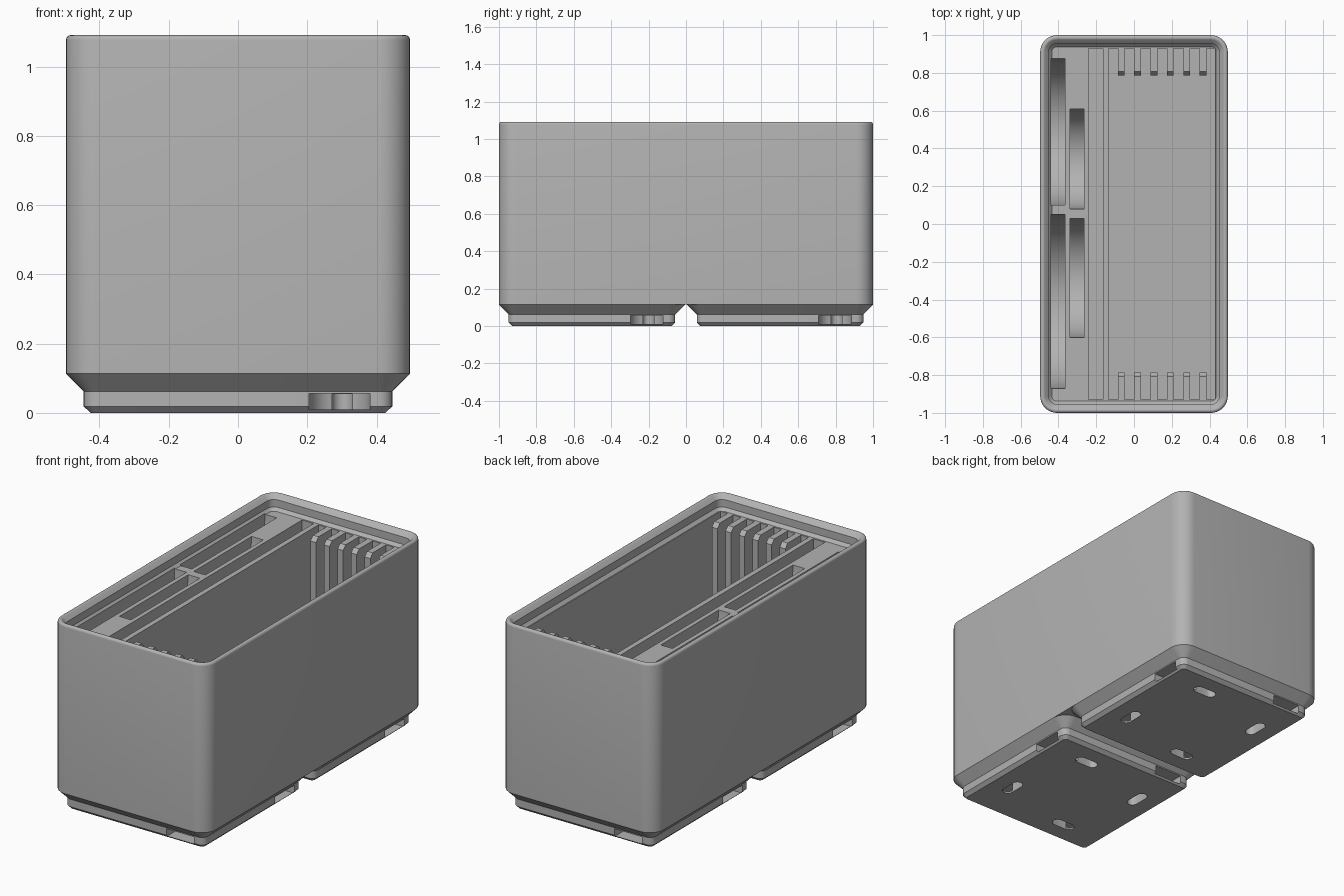
import bpy, bmesh, math
from mathutils import Matrix, Vector

if "Cube" in bpy.data.objects:
    bpy.data.objects.remove(bpy.data.objects["Cube"], do_unlink=True)

GREY = (0.45, 0.45, 0.45, 1.0)
grey = bpy.data.materials.new("plain grey plastic")
grey.use_nodes = True
grey.diffuse_color = GREY
grey.node_tree.nodes["Principled BSDF"].inputs["Base Color"].default_value = GREY

HALF_X, HALF_Y, CORNER = 0.497, 1.0, 0.09
BASE_TOP, FLOOR, DECK = 0.114, 0.17, 1.006


def finish(name, bm):
    bmesh.ops.recalc_face_normals(bm, faces=bm.faces)
    mesh = bpy.data.meshes.new(name)
    bm.to_mesh(mesh)
    bm.free()
    mesh.materials.append(grey)
    ob = bpy.data.objects.new(name, mesh)
    bpy.context.collection.objects.link(ob)
    return ob


def rounded_rect(hx, hy, r, steps=8):
    pts = []
    for i, (sx, sy) in enumerate([(1, 1), (-1, 1), (-1, -1), (1, -1)]):
        for k in range(steps + 1):
            a = math.pi / 2 * (i + k / steps)
            pts.append((sx * (hx - r) + r * math.cos(a), sy * (hy - r) + r * math.sin(a)))
    return pts


def loft(name, hx, hy, profile):
    """Stack rounded rectangles; profile is a list of (inset, z)."""
    bm = bmesh.new()
    rings = [[bm.verts.new((x, y, z)) for x, y in
              rounded_rect(hx - inset, hy - inset, CORNER - inset)] for inset, z in profile]
    for lo, hi in zip(rings, rings[1:]):
        for i in range(len(lo)):
            j = (i + 1) % len(lo)
            bm.faces.new((lo[i], lo[j], hi[j], hi[i]))
    bm.faces.new(rings[0])
    bm.faces.new(rings[-1])
    return finish(name, bm)


def prism(name, pts, lo, hi, along="z"):
    """Extrude a closed outline along z (outline in x, y) or x (outline in y, z)."""
    bm = bmesh.new()
    place = (lambda a, b, h: (a, b, h)) if along == "z" else (lambda a, b, h: (h, a, b))
    bottom = [bm.verts.new(place(a, b, lo)) for a, b in pts]
    top = [bm.verts.new(place(a, b, hi)) for a, b in pts]
    bm.faces.new(bottom)
    bm.faces.new(top)
    for i in range(len(pts)):
        j = (i + 1) % len(pts)
        bm.faces.new((bottom[i], bottom[j], top[j], top[i]))
    return finish(name, bm)


def box(name, x0, x1, y0, y1, z0, z1):
    return prism(name, [(x0, y0), (x1, y0), (x1, y1), (x0, y1)], z0, z1)


def arc(cx, cy, r, start, end, steps):
    return [(cx + r * math.cos(math.radians(start + (end - start) * k / steps)),
             cy + r * math.sin(math.radians(start + (end - start) * k / steps)))
            for k in range(steps + 1)]


def cut(ob, cutter):
    mod = ob.modifiers.new("cut", "BOOLEAN")
    mod.operation, mod.solver, mod.object = "DIFFERENCE", "EXACT", cutter
    cutter.hide_render = True
    bpy.context.view_layer.objects.active = ob
    bpy.ops.object.modifier_apply(modifier=mod.name)
    bpy.data.objects.remove(cutter, do_unlink=True)


def smooth(ob):
    bpy.ops.object.select_all(action="DESELECT")
    ob.select_set(True)
    bpy.context.view_layer.objects.active = ob
    bpy.ops.object.shade_smooth_by_angle(angle=math.radians(30))


# Body: outer wall, rounded rim, stepped stacking lip and the deck inside it
rim = [(0.0144 - dx, z) for dx, z in arc(0, 1.0767, 0.0144, 0, 135, 6)]
body = loft("bin_body", HALF_X, HALF_Y,
            [(0, BASE_TOP)] + rim + [(0.0455, 1.066), (0.0455, 1.023), (0.062, DECK)])

# Main compartment and the long narrow groove beside it
for x0, x1 in [(-0.135, 0.43), (-0.24, -0.165)]:
    cut(body, box("cutter", x0, x1, -0.928, 0.928, FLOOR, DECK + 0.01))

# Half-round disc slots in the deck: left edge, front end, back end
for x, y0, y1 in [(-0.44, 0.10, 0.875), (-0.44, -0.87, 0.05),
                  (-0.34, 0.08, 0.61), (-0.34, -0.60, 0.03)]:
    c, r = (y0 + y1) / 2, (y1 - y0) / 2
    outline = [(y1, DECK + 0.01)] + arc(c, DECK, r, 0, -180, 32) + [(y0, DECK + 0.01)]
    cut(body, prism("cutter", outline, x, x + 0.075, along="x"))
smooth(body)

# Comb of divider ribs on both end walls
for side, label in [(-1, "front"), (1, "back")]:
    outline = [(side * y, z) for y, z in [(0.94, FLOOR - 0.01), (0.785, FLOOR - 0.01),
               (0.785, DECK - 0.025), (0.807, DECK), (0.93, DECK), (0.94, DECK - 0.01)]]
    for i in range(6):
        x = -0.068 + 0.0868 * i
        prism(f"{label}_rib_{i + 1}", outline, x - 0.018, x + 0.018, along="x")

# Foot: stepped chamfers, with side pockets and push-out slots turned round four sides
foot = loft("front_foot", HALF_X, HALF_X,
            [(0.071, 0), (0.0515, 0.019), (0.0515, 0.0623), (0, BASE_TOP)])
pocket = [(0.6, 0.205)] + arc(0.293, 0.293, 0.088, 270, 90, 16) + [(0.6, 0.381)]
push_slot = arc(0.13, 0.302, 0.03, 90, 270, 8) + arc(0.21, 0.302, 0.03, -90, 90, 8)
for i in range(4):
    turn = Matrix.Rotation(i * math.pi / 2, 4, "Z")
    for outline, z0, z1 in [(pocket, 0.010, 0.0555), (push_slot, -0.02, 0.0550)]:
        cutter = prism("cutter", outline, z0, z1)
        cutter.data.transform(turn)
        cut(foot, cutter)
smooth(foot)
back_foot = foot.copy()
back_foot.data = foot.data.copy()
back_foot.name = "back_foot"
bpy.context.collection.objects.link(back_foot)
foot.location.y, back_foot.location.y = -0.503, 0.503
